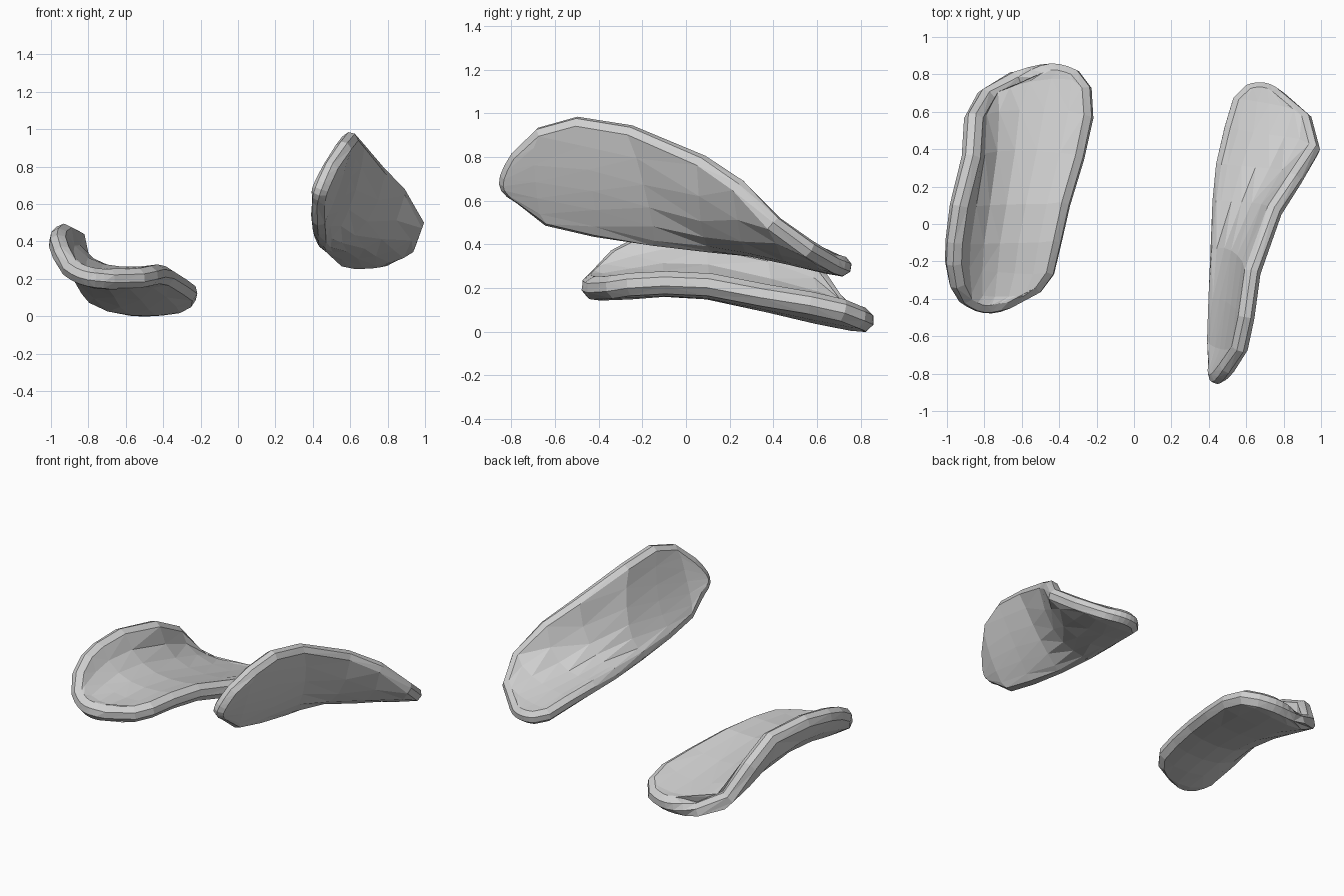
import bpy, bmesh
from mathutils import Vector

if "Cube" in bpy.data.objects:
    bpy.data.objects.remove(bpy.data.objects["Cube"])

grey = bpy.data.materials.new("light_grey")
grey.diffuse_color = (0.62, 0.62, 0.62, 1)
grey.use_nodes = True
grey.node_tree.nodes["Principled BSDF"].inputs["Base Color"].default_value = grey.diffuse_color

COLS = 6  # faces across each slab


def across(points, t):
    """Smooth cubic through left rim, two inner points and right rim."""
    u, result = t * 3, Vector()
    for i, p in enumerate(points):
        weight = 1.0
        for j in range(4):
            if j != i:
                weight *= (u - j) / (i - j)
        result += Vector(p) * weight
    return result


def curved_slab(name, stations, thickness, inset):
    """Curved sheet thickened both ways, with a chamfered rim around it."""
    bm = bmesh.new()
    rows = [[bm.verts.new(across(s, i / COLS)) for i in range(COLS + 1)] for s in stations]
    sheet = [bm.faces.new((a[i], a[i + 1], b[i + 1], b[i]))
             for a, b in zip(rows, rows[1:]) for i in range(COLS)]
    bm.normal_update()
    loop = (rows[0] + [r[-1] for r in rows[1:]] + rows[-1][-2::-1]
            + [r[0] for r in rows[-2:0:-1]])
    n = len(loop)
    outward = {v: (loop[(i + 1) % n].co - loop[i - 1].co).cross(v.normal).normalized()
               for i, v in enumerate(loop)}

    # Upper and lower skins, drawn in slightly at the rim
    def skin(offset, pull):
        return {v: bm.verts.new(v.co + v.normal * offset - outward.get(v, Vector()) * pull)
                for r in rows for v in r}

    upper = skin(thickness * 0.5, inset)
    lower = skin(-thickness * 0.5, inset)
    for f in sheet:
        bm.faces.new([upper[v] for v in f.verts])
        bm.faces.new([lower[v] for v in reversed(f.verts)])

    # Rim bands between the skins
    rim_a = {v: bm.verts.new(v.co + v.normal * thickness * 0.2) for v in loop}
    rim_b = {v: bm.verts.new(v.co - v.normal * thickness * 0.2) for v in loop}
    bands = [upper, rim_a, rim_b, lower]
    for hi, lo in zip(bands, bands[1:]):
        for i, v in enumerate(loop):
            w = loop[(i + 1) % n]
            bm.faces.new((hi[v], lo[v], lo[w], hi[w]))
    bmesh.ops.delete(bm, geom=[v for r in rows for v in r], context='VERTS')
    bmesh.ops.triangulate(bm, faces=bm.faces[:])
    mesh = bpy.data.meshes.new(name)
    bm.to_mesh(mesh)
    bm.free()
    mesh.materials.append(grey)
    bpy.context.collection.objects.link(bpy.data.objects.new(name, mesh))


# Low slab with one raised side: points from left rim to right rim, front to back
curved_slab("left_slab", [
    ((-.92, -.42, .27), (-.84, -.465, .225), (-.76, -.475, .21), (-.66, -.45, .20)),
    ((-.965, -.34, .36), (-.83, -.38, .22), (-.67, -.39, .195), (-.50, -.365, .205)),
    ((-.985, -.22, .425), (-.835, -.24, .245), (-.64, -.26, .20), (-.43, -.27, .22)),
    ((-.98, -.10, .46), (-.83, -.10, .27), (-.62, -.10, .212), (-.39, -.10, .23)),
    ((-.95, .10, .487), (-.80, .10, .265), (-.58, .10, .20), (-.345, .10, .222)),
    ((-.88, .37, .455), (-.76, .38, .20), (-.52, .38, .14), (-.27, .35, .175)),
    ((-.865, .59, .34), (-.745, .59, .14), (-.48, .60, .088), (-.222, .57, .14)),
    ((-.79, .715, .16), (-.68, .735, .075), (-.44, .77, .055), (-.232, .73, .105)),
    ((-.63, .80, .075), (-.50, .85, .055), (-.40, .855, .055), (-.30, .82, .07)),
], 0.105, 0.035)

# Twisted slab: a steep wall in front that flattens towards the back
curved_slab("right_slab", [
    ((.41, -.77, .60), (.42, -.84, .652), (.445, -.845, .72), (.49, -.79, .82)),
    ((.41, -.64, .495), (.473, -.67, .629), (.524, -.684, .774), (.567, -.68, .93)),
    ((.415, -.42, .445), (.496, -.41, .577), (.56, -.44, .755), (.607, -.50, .98)),
    ((.42, -.15, .41), (.517, -.14, .51), (.59, -.18, .69), (.643, -.25, .94)),
    ((.425, .12, .395), (.54, .11, .43), (.66, .09, .53), (.765, .08, .80)),
    ((.44, .32, .385), (.58, .30, .388), (.745, .275, .445), (.88, .25, .685)),
    ((.485, .52, .35), (.64, .48, .35), (.82, .45, .39), (.985, .41, .51)),
    ((.53, .67, .31), (.66, .645, .31), (.80, .62, .33), (.94, .58, .385)),
    ((.60, .74, .295), (.66, .755, .293), (.73, .745, .297), (.80, .70, .315)),
], 0.09, 0.03)
